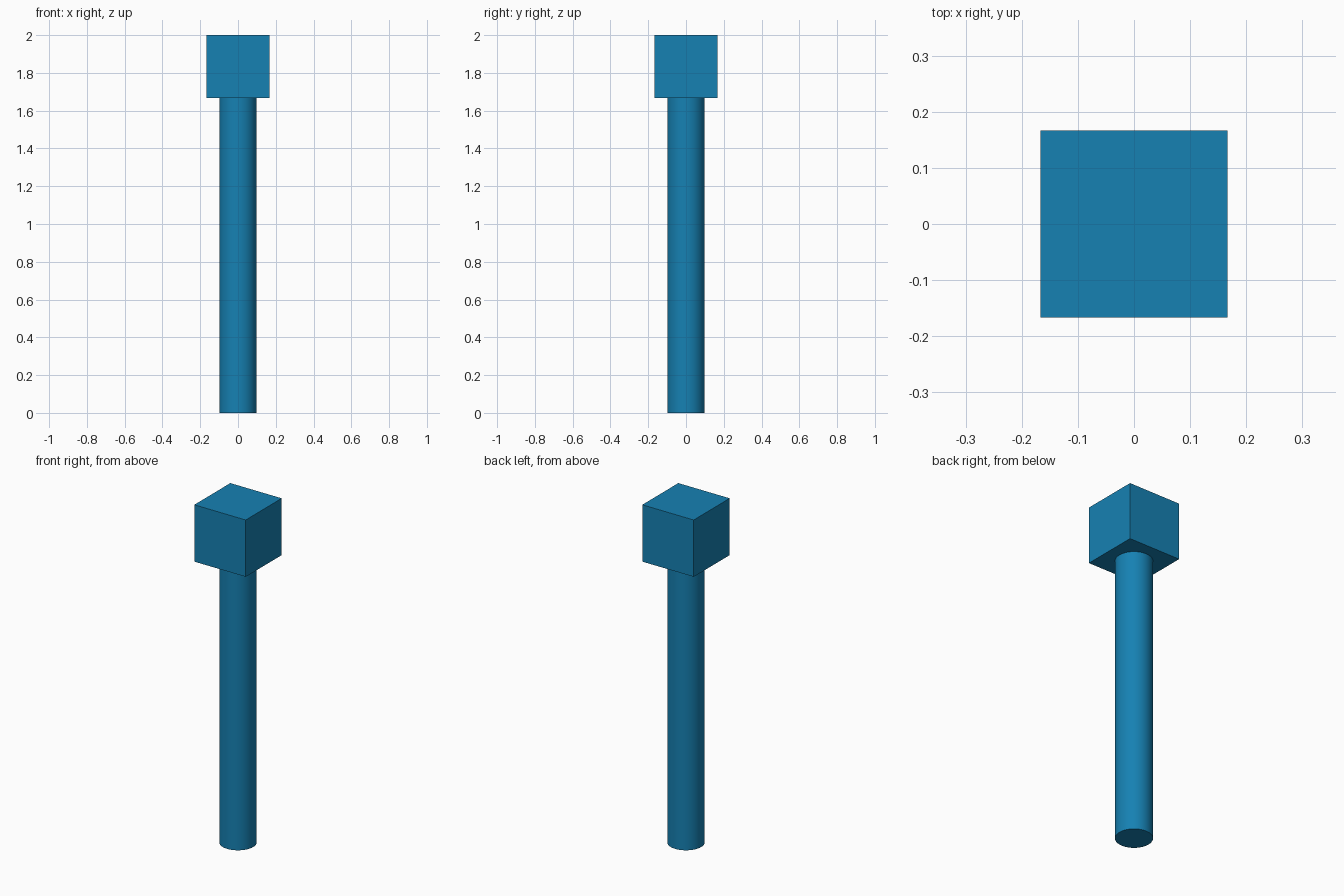
import bpy
from math import radians

if "Cube" in bpy.data.objects:
    bpy.data.objects.remove(bpy.data.objects["Cube"])

HEAD = 1 / 3          # edge length of the cube head
TOP = 2.0             # overall height
SHAFT_H = TOP - HEAD
SHAFT_R = 0.099

blue = bpy.data.materials.new("blue")
blue.diffuse_color = (0.008, 0.22, 0.45, 1)
blue.use_nodes = True
blue.node_tree.nodes["Principled BSDF"].inputs["Base Color"].default_value = blue.diffuse_color


def finish(name):
    obj = bpy.context.object
    obj.name = name
    obj.data.materials.append(blue)
    return obj


# Round shaft, standing on the ground
bpy.ops.mesh.primitive_cylinder_add(vertices=64, radius=SHAFT_R, depth=SHAFT_H,
                                    location=(0, 0, SHAFT_H / 2))
finish("shaft")
bpy.ops.object.shade_smooth_by_angle(angle=radians(30))

# Cube head on top of the shaft
bpy.ops.mesh.primitive_cube_add(size=HEAD, location=(0, 0, TOP - HEAD / 2))
finish("head")
